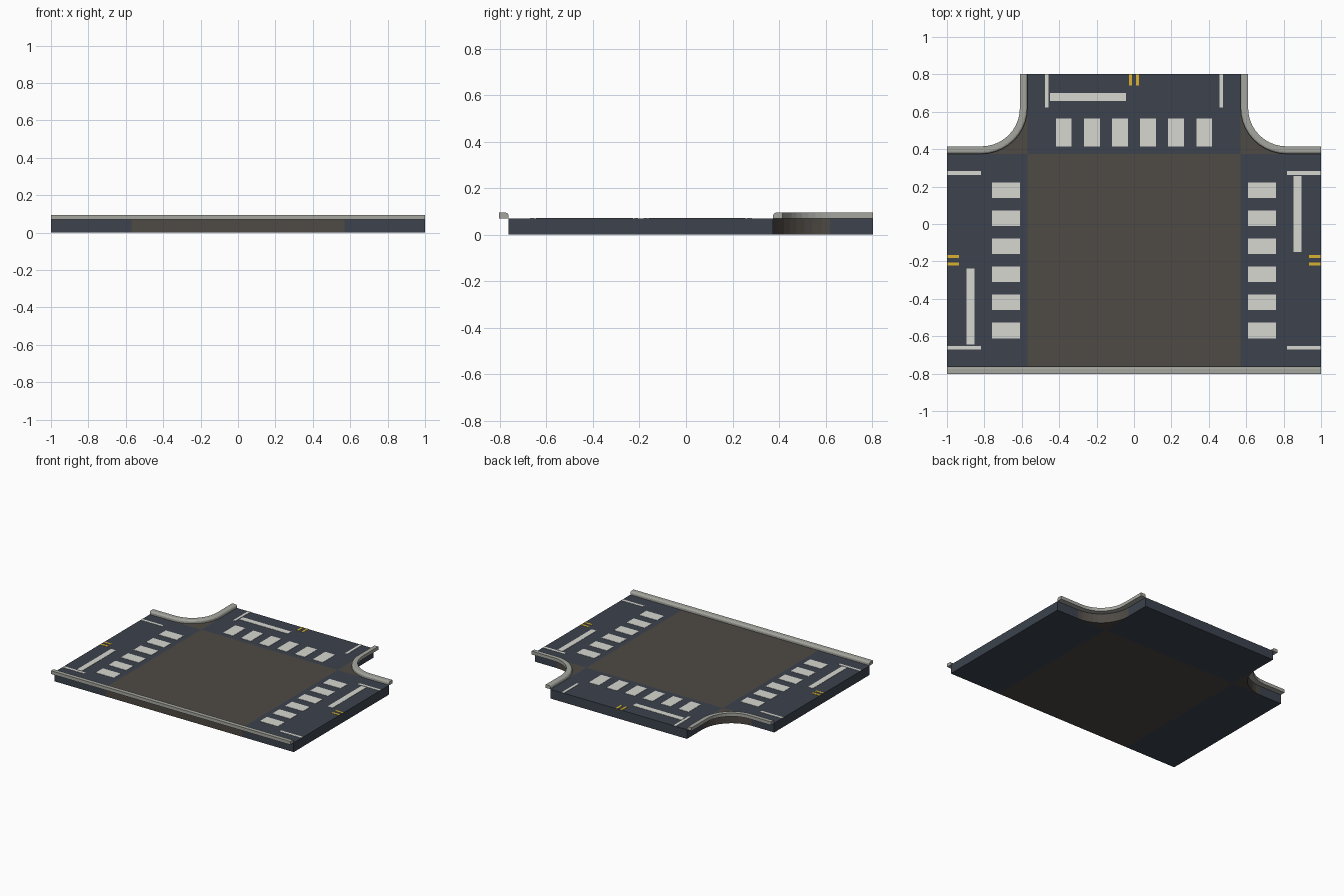
import bpy, bmesh, math
from mathutils import Vector

if "Cube" in bpy.data.objects:
    bpy.data.objects.remove(bpy.data.objects["Cube"])

TOP = 0.07                    # road surface height
HX, Y0, Y1 = 0.57, -0.763, 0.375   # central box: half width, front and back edge
YE = 0.803                    # end of the back leg
CX, CY, R = 0.815, 0.62, 0.245     # rounded corner centre and radius
SEG = 10


def material(name, rgb):
    m = bpy.data.materials.new(name)
    m.diffuse_color = (*rgb, 1)
    m.use_nodes = True
    m.node_tree.nodes["Principled BSDF"].inputs["Base Color"].default_value = m.diffuse_color
    return m


ASPHALT = material("asphalt", (0.045, 0.055, 0.075))
BROWN = material("worn_asphalt", (0.077, 0.067, 0.058))
WHITE = material("white_paint", (0.68, 0.68, 0.64))
YELLOW = material("yellow_paint", (0.70, 0.45, 0.03))
STONE = material("curb_stone", (0.38, 0.38, 0.35))


def finish(name, bm, mats):
    bmesh.ops.recalc_face_normals(bm, faces=bm.faces)
    me = bpy.data.meshes.new(name)
    bm.to_mesh(me)
    bm.free()
    for m in mats:
        me.materials.append(m)
    ob = bpy.data.objects.new(name, me)
    bpy.context.collection.objects.link(ob)
    return ob


def arc(side):
    # corner of the road edge, from the side leg to the back leg
    pts = []
    for i in range(SEG + 1):
        a = math.pi / 2 * i / SEG
        pts.append((side * (CX - R * math.sin(a)), CY - R * math.cos(a)))
    return pts


# Road slab: flat pieces sharing edges, extruded as one solid
bm = bmesh.new()
pieces = [([(-HX, Y0), (HX, Y0), (HX, Y1), (-HX, Y1)], 1),
          ([(-HX, Y1), (HX, Y1), (HX, CY), (HX, YE), (-HX, YE), (-HX, CY)], 0)]
for s in (-1, 1):
    pieces.append(([(s * HX, Y0), (s, Y0), (s, Y1), (s * CX, Y1), (s * HX, Y1)], 0))
    pieces.append(([(s * HX, Y1)] + arc(s), 1))
for pts, mat in pieces:
    f = bm.faces.new([bm.verts.new((x, y, 0)) for x, y in pts])
    f.material_index = mat
bmesh.ops.remove_doubles(bm, verts=bm.verts, dist=1e-4)
bmesh.ops.recalc_face_normals(bm, faces=bm.faces)
ext = bmesh.ops.extrude_face_region(bm, geom=bm.faces[:], use_keep_orig=True)
for v in ext["geom"]:
    if isinstance(v, bmesh.types.BMVert):
        v.co.z = TOP
finish("road_slab", bm, [ASPHALT, BROWN])

# Curb profile: distance out from the road edge, height
PROFILE = [(0, TOP), (0, 0.084), (0.003, 0.090), (0.007, 0.0935), (0.013, 0.095),
           (0.04, 0.095), (0.04, TOP)]


def curb(name, path, side):
    # sweep the profile along a road edge; side picks which way is outward
    bm = bmesh.new()
    pts = [Vector(p) for p in path]
    rings = []
    for i, p in enumerate(pts):
        d0 = (p - pts[i - 1]).normalized() if i else (pts[1] - p).normalized()
        d1 = (pts[i + 1] - p).normalized() if i < len(pts) - 1 else d0
        t = (d0 + d1).normalized()
        n = Vector((-t.y, t.x)) * side / t.dot(d0)
        rings.append([bm.verts.new((p.x + n.x * o, p.y + n.y * o, z)) for o, z in PROFILE])
    k = len(PROFILE)
    for a, b in zip(rings, rings[1:]):
        for j in range(k):
            bm.faces.new((a[j], a[(j + 1) % k], b[(j + 1) % k], b[j]))
    bm.faces.new(rings[0])
    bm.faces.new(rings[-1])
    finish(name, bm, [STONE])


curb("front_curb", [(-1, Y0), (1, Y0)], -1)
for s, label in ((-1, "left"), (1, "right")):
    curb(label + "_corner_curb", [(s, Y1)] + arc(s) + [(s * HX, YE)], -s)


# Painted markings, laid out per leg: u is left of travel outward, v is outward
def markings(name, rects, mat, origin, out):
    left = Vector((-out.y, out.x))
    bm = bmesh.new()
    for u0, u1, v0, v1 in rects:
        base = [origin + left * u + out * v
                for u, v in ((u0, v0), (u1, v0), (u1, v1), (u0, v1))]
        lo = [bm.verts.new((*p, TOP)) for p in base]
        hi = [bm.verts.new((*p, TOP + 0.002)) for p in base]
        bm.faces.new(lo)
        bm.faces.new(hi)
        for i in range(4):
            j = (i + 1) % 4
            bm.faces.new((lo[i], lo[j], hi[j], hi[i]))
    finish(name, bm, [mat])


MID = (Y0 + Y1) / 2
END = 0.428
for label, origin, out in (("back", (0, Y1), (0, 1)),
                           ("left", (-HX, MID), (-1, 0)),
                           ("right", (HX, MID), (1, 0))):
    o, d = Vector(origin), Vector(out)
    stripes = [(c * 0.15 - 0.417, c * 0.15 - 0.333, 0.04, 0.19) for c in range(6)]
    markings(label + "_crosswalk", stripes, WHITE, o, d)
    markings(label + "_stop_line", [(0.043, 0.45, 0.283, 0.325)], WHITE, o, d)
    markings(label + "_edge_lines",
             [(s * 0.467 - 0.01, s * 0.467 + 0.01, 0.247, END) for s in (-1, 1)], WHITE, o, d)
    markings(label + "_centre_lines",
             [(s * 0.02 - 0.008, s * 0.02 + 0.008, 0.365, END) for s in (-1, 1)], YELLOW, o, d)
